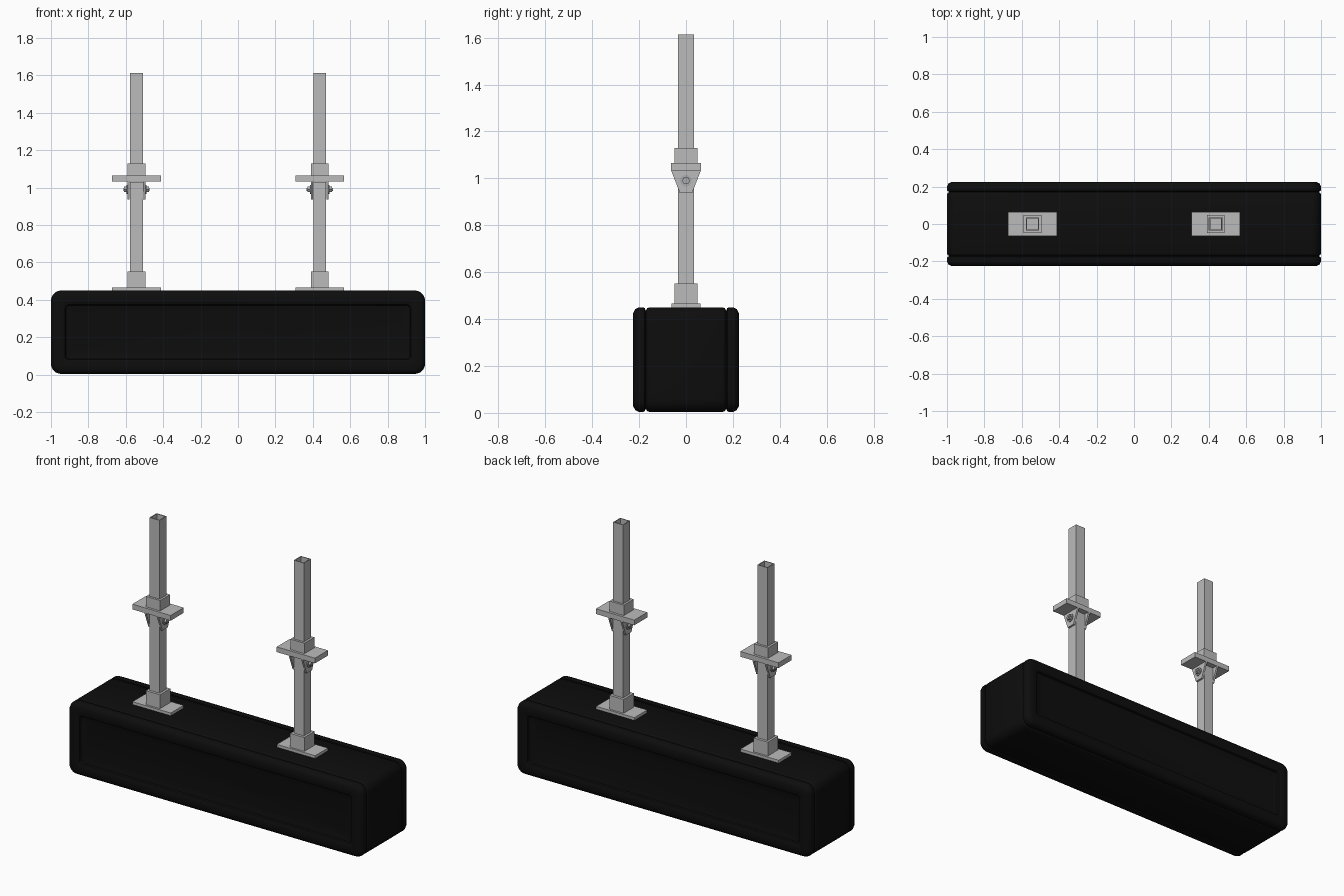
import bpy, bmesh, math
from mathutils import Matrix

cube = bpy.data.objects.get("Cube")
if cube:
    bpy.data.objects.remove(cube, do_unlink=True)


def material(name, rgb):
    m = bpy.data.materials.new(name)
    m.use_nodes = True
    m.diffuse_color = (*rgb, 1)
    bsdf = next(n for n in m.node_tree.nodes if n.type == 'BSDF_PRINCIPLED')
    bsdf.inputs["Base Color"].default_value = (*rgb, 1)
    return m


BLACK = material("black casing", (0.004, 0.004, 0.004))
GREY = material("light grey steel", (0.5, 0.5, 0.5))
BOLT = material("bolt steel", (0.4, 0.41, 0.43))


def finish(name, bm, mat, smooth=False):
    bmesh.ops.recalc_face_normals(bm, faces=bm.faces)
    me = bpy.data.meshes.new(name)
    bm.to_mesh(me)
    bm.free()
    me.materials.append(mat)
    ob = bpy.data.objects.new(name, me)
    bpy.context.collection.objects.link(ob)
    if smooth:
        bpy.ops.object.select_all(action='DESELECT')
        ob.select_set(True)
        bpy.context.view_layer.objects.active = ob
        bpy.ops.object.shade_smooth_by_angle(angle=math.radians(40))
    return ob


def box(name, x, z0, z1, hx, hy, mat):
    bm = bmesh.new()
    bmesh.ops.create_cube(bm, size=1, matrix=Matrix.Translation((x, 0, (z0 + z1) / 2))
                          @ Matrix.Diagonal((2 * hx, 2 * hy, z1 - z0, 1)))
    return finish(name, bm, mat)


# Casing parts: rounded rectangles lofted along y
def rounded_ring(bm, inset, y):
    hx, hz, zc = 1 - inset, 0.223 - inset, 0.227
    r = max(0.055 - inset, 0.02)
    ring = []
    for k, (sx, sz) in enumerate(((1, 1), (-1, 1), (-1, -1), (1, -1))):
        for i in range(7):
            a = math.pi / 2 * (k + i / 6)
            ring.append(bm.verts.new((sx * (hx - r) + r * math.cos(a), y,
                                      zc + sz * (hz - r) + r * math.sin(a))))
    return ring


def loft(name, rings):
    bm = bmesh.new()
    loops = [rounded_ring(bm, *r) for r in rings]
    for a, b in zip(loops, loops[1:]):
        for i in range(len(a)):
            j = (i + 1) % len(a)
            bm.faces.new((a[i], a[j], b[j], b[i]))
    bm.faces.new(loops[0])
    bm.faces.new(loops[-1])
    return finish(name, bm, BLACK, smooth=True)


loft("casing_body", [(0.015, -0.172), (0.004, -0.166), (0, -0.156),
                     (0, 0.156), (0.004, 0.166), (0.015, 0.172)])

# Front and back frames with a recessed panel
FRAME = [(0.015, 0.171), (0.003, 0.176), (0, 0.184), (0, 0.2), (0.007, 0.216),
         (0.024, 0.225), (0.065, 0.225), (0.076, 0.219), (0.08, 0.208), (0.11, 0.2)]
for name, side in (("front_frame", -1), ("back_frame", 1)):
    loft(name, [(inset, side * y) for inset, y in FRAME])


# Open square tube
def tube(name, x, z0, z1, half, wall):
    bm = bmesh.new()
    loops = []
    for h, z in ((half, z0), (half, z1), (half - wall, z1), (half - wall, z0)):
        loops.append([bm.verts.new((x + sx * h, sy * h, z))
                      for sx, sy in ((1, 1), (-1, 1), (-1, -1), (1, -1))])
    for a, b in zip(loops, loops[1:] + loops[:1]):
        for i in range(4):
            j = (i + 1) % 4
            bm.faces.new((a[i], a[j], b[j], b[i]))
    finish(name, bm, GREY)


# Tapered lug: a trapezoid in yz given thickness along x
def lug(name, x0, x1):
    bm = bmesh.new()
    profile = [(-0.063, 1.035), (-0.058, 1.02), (-0.026, 0.937),
               (0.026, 0.937), (0.058, 1.02), (0.063, 1.035)]
    face = bm.faces.new([bm.verts.new((x0, y, z)) for y, z in profile])
    out = bmesh.ops.extrude_face_region(bm, geom=[face])
    bmesh.ops.translate(bm, vec=(x1 - x0, 0, 0),
                        verts=[v for v in out["geom"] if isinstance(v, bmesh.types.BMVert)])
    finish(name, bm, GREY)


def disc(name, x0, x1, radius, sides):
    bm = bmesh.new()
    bmesh.ops.create_cone(bm, cap_ends=True, segments=sides, radius1=radius,
                          radius2=radius, depth=abs(x1 - x0),
                          matrix=Matrix.Translation(((x0 + x1) / 2, 0, 0.99))
                          @ Matrix.Rotation(math.pi / 2, 4, 'Y'))
    finish(name, bm, BOLT, smooth=True)


# Two hanging posts with plates, collars and pivot brackets
for side, x in (("right", -0.543), ("left", 0.437)):
    box(side + "_base_plate", x, 0.448, 0.467, 0.13, 0.062, GREY)
    box(side + "_base_collar", x, 0.467, 0.552, 0.048, 0.05, GREY)
    tube(side + "_lower_post", x, 0.5, 1.03, 0.034, 0.005)
    box(side + "_flange", x, 1.034, 1.066, 0.13, 0.063, GREY)
    tube(side + "_upper_collar", x, 1.066, 1.13, 0.048, 0.013)
    tube(side + "_upper_post", x, 1.066, 1.613, 0.034, 0.005)
    for end, s in (("inner", 1), ("outer", -1)):
        tag = f"{side}_{end}_"
        lug(tag + "lug", x + s * 0.036, x + s * 0.048)
        disc(tag + "washer", x + s * 0.048, x + s * 0.053, 0.025, 20)
        disc(tag + "bolt_head", x + s * 0.053, x + s * 0.066, 0.017, 6)
        disc(tag + "bolt_tip", x + s * 0.066, x + s * 0.07, 0.008, 12)
